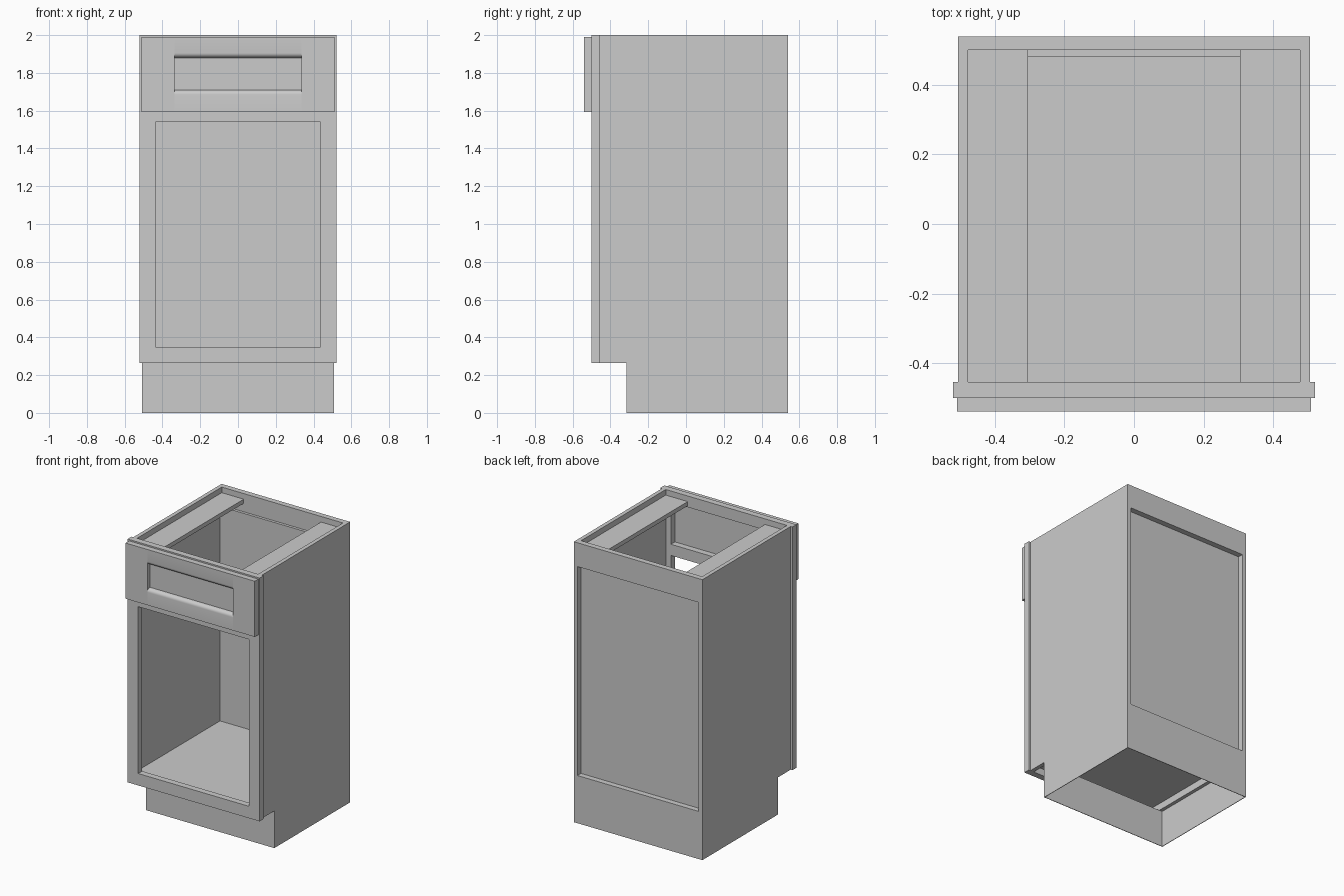
import bpy, bmesh, math

if "Cube" in bpy.data.objects:
    bpy.data.objects.remove(bpy.data.objects["Cube"], do_unlink=True)

grey = bpy.data.materials.new("plain grey")
grey.use_nodes = True
colour = (0.6, 0.6, 0.6, 1)
grey.diffuse_color = colour
grey.node_tree.nodes["Principled BSDF"].inputs["Base Color"].default_value = colour


def finish(name, bm):
    bmesh.ops.remove_doubles(bm, verts=bm.verts, dist=1e-5)
    bmesh.ops.recalc_face_normals(bm, faces=bm.faces)
    mesh = bpy.data.meshes.new(name)
    bm.to_mesh(mesh)
    bm.free()
    mesh.materials.append(grey)
    ob = bpy.data.objects.new(name, mesh)
    bpy.context.collection.objects.link(ob)
    return ob


def cells(name, xs, ys, zs, filled):
    """Solid made of grid cells whose centre passes the rule; only outer faces are built."""
    axes = [sorted(a) for a in (xs, ys, zs)]
    size = [len(a) - 1 for a in axes]

    def solid(c):
        if any(not 0 <= c[k] < size[k] for k in range(3)):
            return False
        return filled(*[(axes[k][c[k]] + axes[k][c[k] + 1]) / 2 for k in range(3)])

    bm = bmesh.new()
    for i in range(size[0]):
        for j in range(size[1]):
            for k in range(size[2]):
                c = (i, j, k)
                if not solid(c):
                    continue
                for axis in range(3):
                    for side in (0, 1):
                        n = list(c)
                        n[axis] += 2 * side - 1
                        if solid(n):
                            continue
                        u, v = [a for a in range(3) if a != axis]
                        corners = []
                        for du, dv in ((0, 0), (1, 0), (1, 1), (0, 1)):
                            p = list(c)
                            p[axis] += side
                            p[u] += du
                            p[v] += dv
                            corners.append(bm.verts.new([axes[a][p[a]] for a in range(3)]))
                        bm.faces.new(corners)
    return finish(name, bm)


def box(name, x, y, z):
    return cells(name, x, y, z, lambda *p: True)


# Main dimensions
W, IN, SKIN = 0.507, 0.478, 0.503
FRONT, KICK, BACK, BACK_IN = -0.455, -0.315, 0.54, 0.50
KICK_Z, DECK_Z, RAIL_Z, TOP = 0.265, 0.34, 1.83, 2.0


# Carcass: side panels, back rails and a thin hollow base with a toe recess
def carcass_rule(x, y, z):
    if z < KICK_Z:
        return y > KICK and (abs(x) > SKIN or y < KICK + 0.004 or y > BACK - 0.004)
    if abs(x) > IN:
        return True
    return y > BACK_IN and (z < DECK_Z or z > RAIL_Z)


cells("carcass", (-W, -SKIN, -IN, IN, SKIN, W),
      (FRONT, KICK, KICK + 0.004, BACK_IN, BACK - 0.004, BACK),
      (0, KICK_Z, DECK_Z, RAIL_Z, TOP), carcass_rule)

# Face frame with a door opening and a drawer opening
F, OPEN = 0.521, 0.437
cells("face_frame", (-F, -OPEN, OPEN, F), (-0.50, FRONT),
      (KICK_Z, 0.35, 1.54, 1.62, 1.92, TOP),
      lambda x, y, z: abs(x) > OPEN or not (0.35 < z < 1.54 or 1.62 < z < 1.92))

# Inner boards
box("bottom_deck", (-IN, IN), (FRONT, BACK_IN), (0.315, DECK_Z))
box("back_panel", (-IN, IN), (0.48, BACK_IN), (0.315, 1.87))
for side, name in ((1, "left"), (-1, "right")):
    box("top_stretcher_" + name, (side * 0.305, side * IN), (FRONT, BACK_IN), (1.93, 1.96))

# Drawer front: plain ends and a centre with a rounded scoop
D0, D1, LOW, HIGH, GRIP = -0.54, -0.50, 1.593, 1.99, 0.337
for side, name in ((1, "left"), (-1, "right")):
    box("drawer_front_end_" + name, (side * GRIP, side * 0.51), (D0, D1), (LOW, HIGH))


def lip(z, direction, steps=6):
    """Quarter round from the front face into the scoop."""
    arc = [math.pi / 2 * s / steps for s in range(steps + 1)]
    return [(D0 + 0.028 * (1 - math.cos(a)), z + direction * 0.025 * math.sin(a)) for a in arc]


profile = [(D1, LOW), (D0, LOW)] + lip(1.685, 1) + lip(1.905, -1)[::-1] + [(D0, HIGH), (D1, HIGH)]
bm = bmesh.new()
face = bm.faces.new([bm.verts.new((-GRIP, y, z)) for y, z in profile])
out = bmesh.ops.extrude_face_region(bm, geom=[face])
bmesh.ops.translate(bm, vec=(2 * GRIP, 0, 0),
                    verts=[g for g in out["geom"] if isinstance(g, bmesh.types.BMVert)])
centre = finish("drawer_front_scoop", bm)
bpy.ops.object.select_all(action="DESELECT")
centre.select_set(True)
bpy.context.view_layer.objects.active = centre
bpy.ops.object.shade_smooth_by_angle(angle=math.radians(40))
